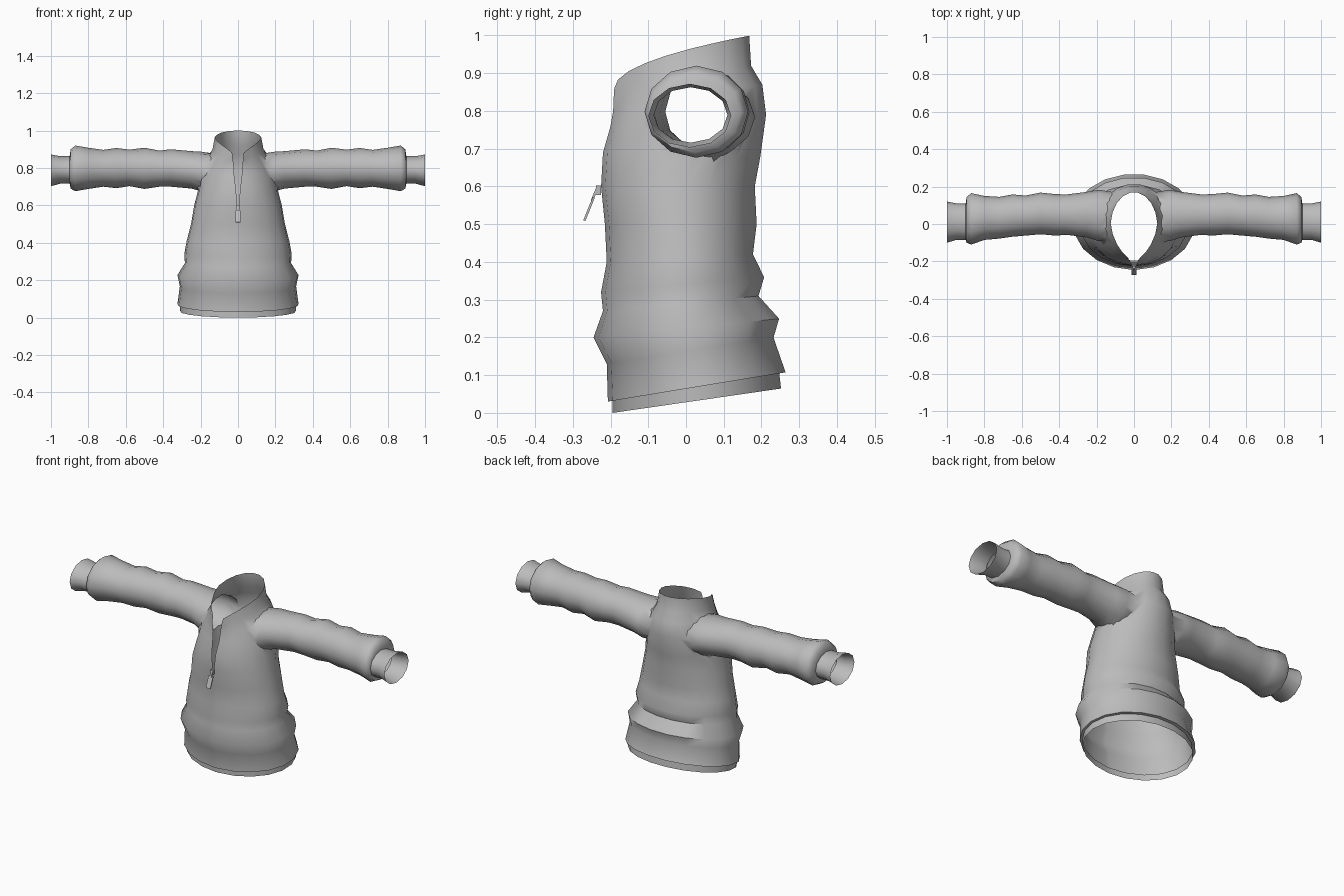
import bpy, bmesh, math
from mathutils import Vector

cube = bpy.data.objects.get("Cube")
if cube:
    bpy.data.objects.remove(cube)

GREY = (0.5, 0.5, 0.5, 1)
fabric = bpy.data.materials.new("grey fabric")
fabric.use_nodes = True
fabric.diffuse_color = GREY
fabric.node_tree.nodes["Principled BSDF"].inputs["Base Color"].default_value = GREY


def loft(name, rings, open_quad=None):
    """Skin closed rings; end caps (and the slit) get slot 1 so they can be removed later."""
    bm = bmesh.new()
    loops = [[bm.verts.new(p) for p in ring] for ring in rings]
    n = len(rings[0])
    for r, (a, b) in enumerate(zip(loops, loops[1:])):
        for i in range(n):
            j = (i + 1) % n
            f = bm.faces.new((a[i], a[j], b[j], b[i]))
            if open_quad is not None and i == n - 1 and r >= open_quad:
                f.material_index = 1
    for loop in (loops[0], loops[-1]):
        mid = bm.verts.new(sum((v.co for v in loop), Vector()) / n)
        for i in range(n):
            bm.faces.new((loop[i], loop[(i + 1) % n], mid)).material_index = 1
    bmesh.ops.recalc_face_normals(bm, faces=bm.faces)
    mesh = bpy.data.meshes.new(name)
    bm.to_mesh(mesh)
    bm.free()
    for _ in range(2):
        mesh.materials.append(fabric)
    obj = bpy.data.objects.new(name, mesh)
    bpy.context.collection.objects.link(obj)
    return obj


def body_ring(y0, z0, y1, z1, w, gap=0.012, bend=1.0, taper=0.0, sides=19):
    """Ring tilted from front (y0, z0) to back (y1, z1), with two front points gap apart."""
    pts = []
    for i in range(sides + 1):
        a = 2 * math.pi * i / sides if 0 < i < sides else 0
        c = math.cos(a)
        x = w * math.sin(a) * (1 - taper * max(0, c))
        if i in (0, sides):
            x = gap if i == 0 else -gap
        t = (1 - c) / 2
        pts.append(Vector((x, y0 + (y1 - y0) * t, z0 + (z1 - z0) * t ** bend)))
    return pts


# Body: hem band, overhanging lip, folds, chest, shoulders, raised collar
body_rings = [
    body_ring(-.195, .0, .255, .065, .31),
    body_ring(-.195, .033, .25, .106, .31),
    body_ring(-.207, .03, .267, .108, .325),
    body_ring(-.21, .13, .235, .2, .312),
    body_ring(-.245, .2, .25, .25, .325),
    body_ring(-.22, .27, .195, .31, .285),
    body_ring(-.225, .32, .21, .36, .288),
    body_ring(-.21, .4, .18, .42, .275),
    body_ring(-.215, .5, .19, .5, .252),
    body_ring(-.225, .6, .185, .6, .235, .004),
    body_ring(-.22, .69, .2, .68, .215, .012),
    body_ring(-.2, .76, .215, .79, .195, .02),
    body_ring(-.193, .8, .205, .87, .165, .022, .7, .1),
    body_ring(-.192, .83, .175, .92, .14, .025, .5, .2),
    body_ring(-.19, .86, .17, 1.0, .125, .03, .5, .25),
]
pullover = loft("pullover", body_rings, open_quad=9)

# Sleeves: x, bottom z, top z, front y, back y; mirrored across the body
sleeve_profile = [
    (.08, .71, .86, -.08, .16), (.19, .672, .893, -.1, .195), (.25, .69, .89, -.072, .172),
    (.36, .7, .9, -.058, .158), (.42, .7, .893, -.062, .16), (.5, .688, .908, -.055, .168),
    (.58, .703, .898, -.062, .152), (.65, .692, .907, -.068, .158), (.72, .7, .897, -.078, .145),
    (.8, .688, .908, -.085, .15), (.87, .676, .92, -.11, .165), (.895, .69, .9, -.1, .145),
    (.9, .716, .863, -.085, .11), (.95, .716, .863, -.085, .11), (1.0, .703, .872, -.1, .12),
]


def sleeve_ring(x, z0, z1, y0, y1, sides=12):
    return [Vector((x, (y0 + y1) / 2 + (y1 - y0) / 2 * math.cos(a),
                    (z0 + z1) / 2 + (z1 - z0) / 2 * math.sin(a)))
            for a in (2 * math.pi * i / sides for i in range(sides))]


rings = [sleeve_ring(-p[0], *p[1:]) for p in reversed(sleeve_profile)]
rings += [sleeve_ring(*p) for p in sleeve_profile]
sleeves = loft("sleeves", rings)

# Join sleeves to body as one shell
union = pullover.modifiers.new("join_sleeves", 'BOOLEAN')
union.operation = 'UNION'
union.solver = 'EXACT'
union.object = sleeves
bpy.context.view_layer.objects.active = pullover
pullover.select_set(True)
bpy.ops.object.modifier_apply(modifier=union.name)
bpy.data.objects.remove(sleeves)

# Open neck, slit, hem and cuffs, then soften the armhole seam
bm = bmesh.new()
bm.from_mesh(pullover.data)
bmesh.ops.delete(bm, geom=[f for f in bm.faces if f.material_index == 1], context='FACES')
bmesh.ops.remove_doubles(bm, verts=bm.verts, dist=0.003)
seam = [v for v in bm.verts if .13 < abs(v.co.x) < .23 and v.co.z > .64 and not v.is_boundary]
for _ in range(2):
    bmesh.ops.smooth_vert(bm, verts=seam, factor=0.3, use_axis_x=True, use_axis_y=True, use_axis_z=True)
bm.to_mesh(pullover.data)
bm.free()
pullover.data.materials.pop(index=1)
bpy.ops.object.shade_smooth_by_angle(angle=math.radians(50))


# Zip: slider, narrow link and hanging tab
def box(name, centre, size, tilt=0.0):
    bpy.ops.mesh.primitive_cube_add(size=1, location=centre, rotation=(tilt, 0, 0))
    obj = bpy.context.object
    obj.name = name
    obj.scale = size
    obj.data.materials.append(fabric)


LEAN = math.radians(-22)
box("zip_slider", (0, -.232, .59), (.016, .014, .025))
box("zip_link", (0, -.242, .58), (.01, .006, .04), LEAN)
box("zip_tab", (0, -.257, .54), (.028, .006, .066), LEAN)
